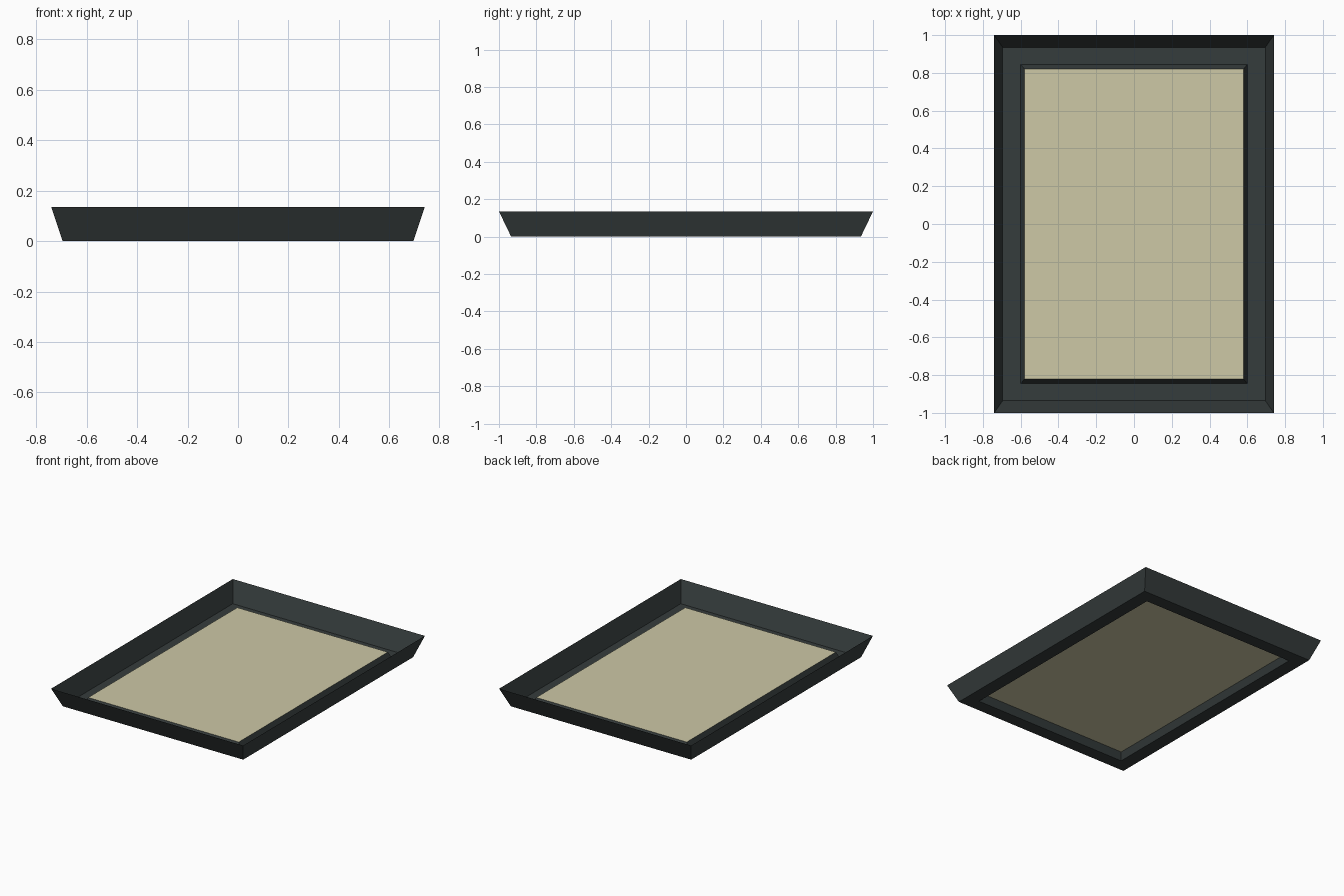
import bpy, bmesh

if "Cube" in bpy.data.objects:
    bpy.data.objects.remove(bpy.data.objects["Cube"])


def material(name, rgb):
    m = bpy.data.materials.new(name)
    m.diffuse_color = (*rgb, 1)
    m.use_nodes = True
    m.node_tree.nodes["Principled BSDF"].inputs["Base Color"].default_value = m.diffuse_color
    return m


def finish(name, bm, mat):
    mesh = bpy.data.meshes.new(name)
    bm.to_mesh(mesh)
    bm.free()
    mesh.materials.append(mat)
    obj = bpy.data.objects.new(name, mesh)
    bpy.context.collection.objects.link(obj)
    return obj


def ring(bm, x, y, z):
    return [bm.verts.new((sx * x, sy * y, z))
            for sx, sy in ((-1, -1), (1, -1), (1, 1), (-1, 1))]


dark = material("dark slate", (0.036, 0.045, 0.045))
cream = material("pale cream", (0.61, 0.58, 0.38))

PANEL = (0.58, 0.82, 0.048)

# Frame: thin flared wall, flat floor and a raised inner lip
bm = bmesh.new()
loops = [ring(bm, *p) for p in ((0.74, 1.0, 0.135), (0.695, 0.935, 0),
                                (0.60, 0.845, 0), PANEL)]
for a, b in zip(loops, loops[1:]):
    for i in range(4):
        j = (i + 1) % 4
        bm.faces.new((a[i], a[j], b[j], b[i]))
finish("tray_frame", bm, dark)

# Panel: thin sheet closing the lip
bm = bmesh.new()
bm.faces.new(ring(bm, *PANEL))
finish("centre_panel", bm, cream)
